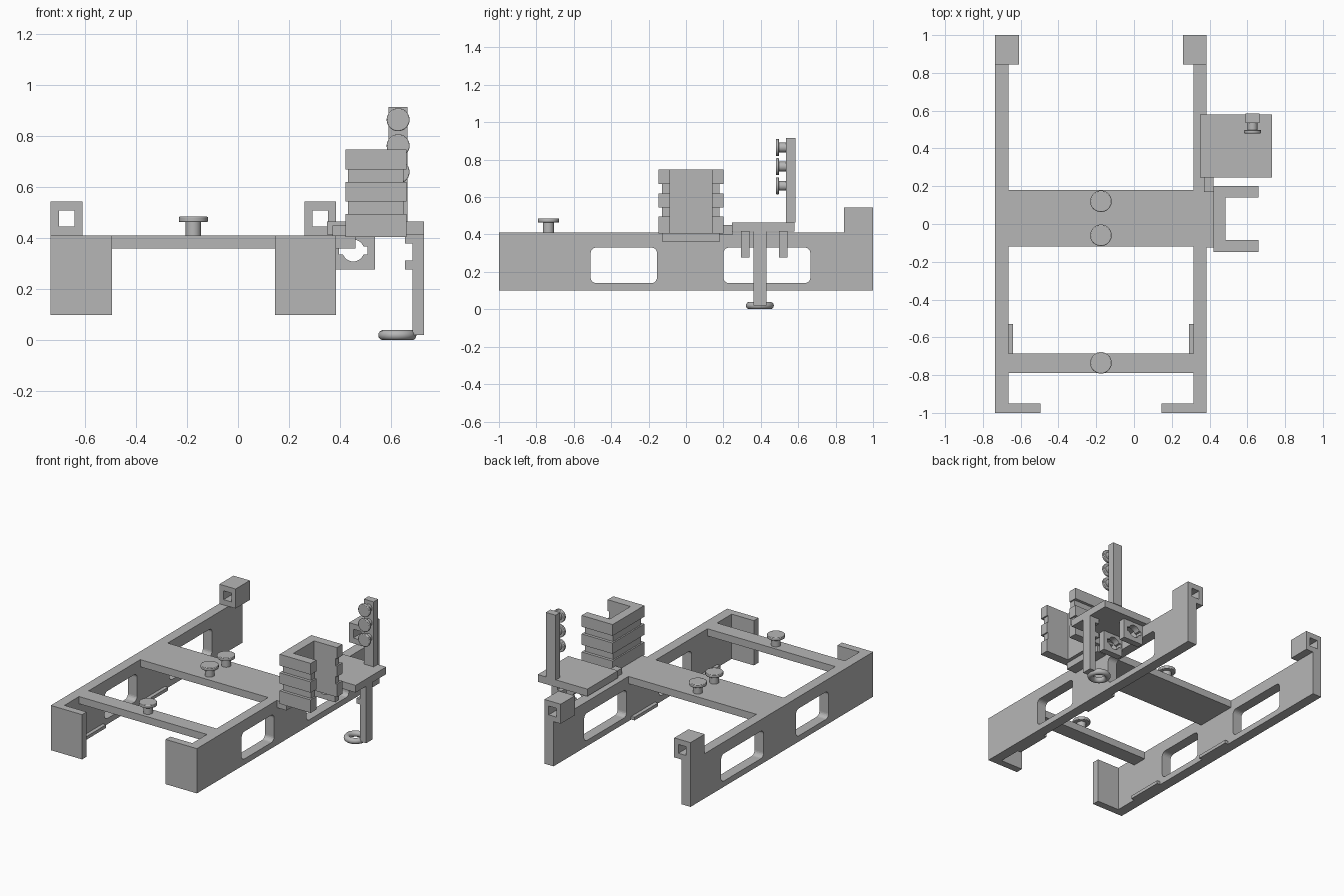
import bpy
import math
from mathutils import Matrix, Vector

cube = bpy.data.objects.get("Cube")
if cube:
    bpy.data.objects.remove(cube, do_unlink=True)

grey = bpy.data.materials.new("plain grey")
grey.use_nodes = True
grey.diffuse_color = (0.47, 0.47, 0.47, 1)
grey.node_tree.nodes["Principled BSDF"].inputs["Base Color"].default_value = grey.diffuse_color

# Local profile axes and extrusion direction for each plate orientation
PLANES = {"x": ((0, 1, 0), (0, 0, 1)), "y": ((1, 0, 0), (0, 0, 1)), "z": ((1, 0, 0), (0, 1, 0))}


def extrude(name, axis, outlines, lo, hi):
    """Extrude a flat profile (first outline solid, the rest holes) along an axis."""
    curve = bpy.data.curves.new(name, "CURVE")
    curve.dimensions = "2D"
    curve.fill_mode = "BOTH"
    curve.extrude = (hi - lo) / 2
    for pts in outlines:
        spline = curve.splines.new("POLY")
        spline.points.add(len(pts) - 1)
        for point, (u, v) in zip(spline.points, pts):
            point.co = (u, v, 0, 1)
        spline.use_cyclic_u = True
        spline.use_smooth = False
    obj = bpy.data.objects.new(name, curve)
    bpy.context.collection.objects.link(obj)
    u, v = (Vector(a) for a in PLANES[axis])
    n = u.cross(v)
    middle = Vector([(lo + hi) / 2 if a == axis else 0 for a in "xyz"])
    obj.matrix_world = Matrix.Translation(middle) @ Matrix((u, v, n)).transposed().to_4x4()
    bpy.ops.object.select_all(action="DESELECT")
    bpy.context.view_layer.objects.active = obj
    obj.select_set(True)
    bpy.ops.object.convert(target="MESH")
    obj = bpy.context.object
    obj.data.materials.clear()
    obj.data.materials.append(grey)
    return obj


def rect(u0, u1, v0, v1):
    return [(u0, v0), (u1, v0), (u1, v1), (u0, v1)]


def round_rect(u0, u1, v0, v1, r, steps=5):
    corners = [(u1 - r, v1 - r), (u0 + r, v1 - r), (u0 + r, v0 + r), (u1 - r, v0 + r)]
    return [(cu + r * math.cos(a), cv + r * math.sin(a))
            for i, (cu, cv) in enumerate(corners)
            for a in [math.pi / 2 * (i + k / steps) for k in range(steps + 1)]]


def box(name, x, y, z):
    return extrude(name, "z", [rect(*x, *y)], *z)


def cylinder(name, radius, base, axis, length, bevel=0):
    axis = Vector(axis)
    bpy.ops.mesh.primitive_cylinder_add(vertices=40, radius=radius, depth=length,
                                        location=Vector(base) + axis * length / 2)
    obj = bpy.context.object
    obj.name = name
    obj.rotation_euler = axis.to_track_quat("Z", "Y").to_euler()
    obj.data.materials.append(grey)
    if bevel:
        mod = obj.modifiers.new("soft rim", "BEVEL")
        mod.width, mod.segments = bevel, 2
    bpy.ops.object.shade_smooth_by_angle()


def knob(name, base, axis, stem, head, stem_length, head_length):
    tip = Vector(base) + Vector(axis) * stem_length
    cylinder(name + "_stem", stem, base, axis, stem_length)
    cylinder(name + "_head", head, tip, axis, head_length, 0.004)


# Frame halves, mirrored about the frame's own centre line
CENTRE = -0.175
for side, s in (("left", 1), ("right", -1)):
    def span(a, b):
        return sorted((CENTRE + s * a, CENTRE + s * b))

    extrude(side + "_rail", "x",
            [rect(-1, 1, 0.1, 0.41),
             round_rect(-0.51, -0.155, 0.14, 0.33, 0.03),
             round_rect(0.2, 0.665, 0.14, 0.33, 0.03)], *span(0.49, 0.56))
    box(side + "_front_flange", span(0.32, 0.49), (-1, -0.95), (0.1, 0.41))
    hole = span(0.467, 0.527)
    extrude(side + "_rear_socket", "y",
            [rect(*span(0.435, 0.56), 0.41, 0.545), rect(*hole, 0.447, 0.508)], 0.845, 1)
    for place, y in (("front", (-0.79, -0.53)), ("middle", (-0.11, 0.15))):
        box(f"{side}_{place}_ledge", span(0.465, 0.49), y, (0.1, 0.122))

# Cross members
box("centre_plate", (-0.665, 0.315), (-0.12, 0.18), (0.36, 0.41))
box("front_crossbar", (-0.665, 0.315), (-0.79, -0.685), (0.36, 0.41))
for i, y in enumerate((0.12, -0.06, -0.735)):
    knob(f"frame_knob_{i + 1}", (CENTRE, y, 0.41), (0, 0, 1), 0.03, 0.057, 0.053, 0.022)


# Open-sided holder with alternating wide and narrow layers
def channel(inset):
    x0, x1 = 0.422 + 0.5 * inset, 0.66 - 0.5 * inset
    y0, y1 = -0.147 + inset, 0.2 - inset
    return [(x0, y0), (x1, y0), (x1, -0.085), (0.485, -0.085),
            (0.485, 0.14), (x1, 0.14), (x1, y1), (x0, y1)]


levels = [0.405, 0.495, 0.545, 0.62, 0.67, 0.748]
for i, (lo, hi) in enumerate(zip(levels, levels[1:])):
    extrude(f"holder_layer_{i + 1}", "z", [channel(0.02 * (i % 2))], lo, hi)
box("holder_base", (0.38, 0.46), (-0.125, 0.18), (0.36, 0.41))

# Side platform with its link to the holder
box("side_platform", (0.35, 0.73), (0.245, 0.58), (0.415, 0.465))
box("platform_link", (0.37, 0.422), (0.17, 0.25), (0.4, 0.45))

# Upright post with three forward knobs
box("upright_post", (0.59, 0.665), (0.535, 0.585), (0.465, 0.915))
for i, z in enumerate((0.865, 0.763, 0.66)):
    knob(f"post_knob_{i + 1}", (0.628, 0.535, z), (0, -1, 0), 0.026, 0.045, 0.037, 0.018)

# Support leg with pegs and ring foot
box("support_leg", (0.685, 0.73), (0.36, 0.43), (0.02, 0.415))
for name, z in (("upper_peg", (0.38, 0.415)), ("lower_peg", (0.277, 0.312))):
    box(name, (0.655, 0.685), (0.36, 0.43), z)
bpy.ops.mesh.primitive_torus_add(location=(0.625, 0.395, 0.02), major_radius=0.055,
                                 minor_radius=0.02, major_segments=40, minor_segments=14)
foot = bpy.context.object
foot.name = "ring_foot"
foot.data.materials.append(grey)
bpy.ops.object.shade_smooth_by_angle()

# Hanging brackets, each with a round hole crossed by a slot
cu, cv, r, half, reach = 0.452, 0.352, 0.043, 0.015, 0.056
edge = math.asin(half / r)
slot_hole = []
for turn, s in ((0, 1), (math.pi, -1)):
    slot_hole += [(cu + s * reach, cv - s * half), (cu + s * reach, cv + s * half)]
    slot_hole += [(cu + r * math.cos(a), cv + r * math.sin(a))
                  for a in [turn + edge + (math.pi - 2 * edge) * k / 12 for k in range(13)]]
for name, y in (("front_bracket", (0.295, 0.34)), ("rear_bracket", (0.497, 0.542))):
    extrude(name, "y", [rect(0.385, 0.538, 0.277, 0.415), slot_hole], *y)
